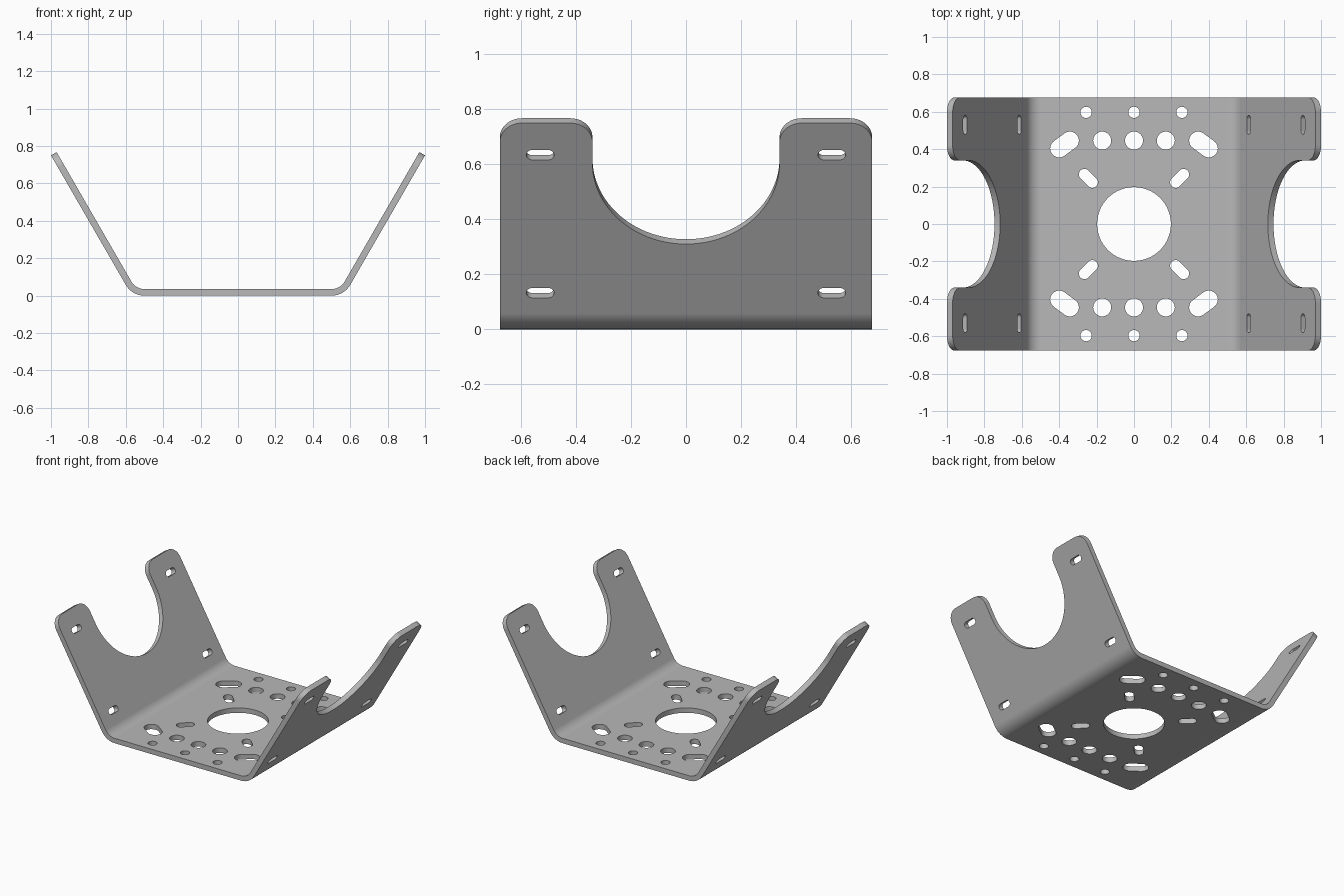
import bpy
import bmesh
from math import sin, cos, pi, radians, atan2
from mathutils import Matrix, Vector

if "Cube" in bpy.data.objects:
    bpy.data.objects.remove(bpy.data.objects["Cube"], do_unlink=True)

# Sheet dimensions
HALF_Y = 0.677
THICK = 0.035
CORNER_X = 0.567      # where the outer flange plane would meet the floor
BEND_X = 0.5          # start of the bend
BEND_R = 0.116        # outer bend radius
LENGTH = 0.866        # flange length along its slope
ANGLE = radians(60)
FILLET = 0.08
NOTCH_R = 0.34
MARGIN = 0.1


def arc(cx, cy, r, a0, a1, n):
    return [(cx + r * cos(a0 + (a1 - a0) * i / n),
             cy + r * sin(a0 + (a1 - a0) * i / n)) for i in range(n + 1)]


def circle(x, y, r, n=48):
    return arc(x, y, r, 0, 2 * pi, n)[:-1]


def slot(x0, y0, x1, y1, r):
    a = atan2(y1 - y0, x1 - x0)
    return (arc(x1, y1, r, a - pi / 2, a + pi / 2, 16)
            + arc(x0, y0, r, a + pi / 2, a + 3 * pi / 2, 16))


def prism(bm, outline, low, high, matrix):
    """Extrude a flat outline between two heights and place it."""
    bottom = [bm.verts.new(matrix @ Vector((u, v, low))) for u, v in outline]
    top = [bm.verts.new(matrix @ Vector((u, v, high))) for u, v in outline]
    bm.faces.new(bottom)
    bm.faces.new(top)
    n = len(outline)
    for i in range(n):
        j = (i + 1) % n
        bm.faces.new((bottom[i], bottom[j], top[j], top[i]))


def make_object(name, bm):
    bmesh.ops.recalc_face_normals(bm, faces=bm.faces)
    mesh = bpy.data.meshes.new(name)
    bm.to_mesh(mesh)
    bm.free()
    obj = bpy.data.objects.new(name, mesh)
    bpy.context.collection.objects.link(obj)
    return obj


# Bent sheet: trough profile swept along y
tip = Vector((CORNER_X + LENGTH * cos(ANGLE), LENGTH * sin(ANGLE)))
inward = Vector((-sin(ANGLE), cos(ANGLE))) * THICK
outer = arc(BEND_X, BEND_R, BEND_R, -pi / 2, ANGLE - pi / 2, 12) + [tuple(tip)]
inner = [tuple(tip + inward)] + arc(BEND_X, BEND_R, BEND_R - THICK,
                                    ANGLE - pi / 2, -pi / 2, 12)
half = outer + inner
profile = half + [(-x, z) for x, z in reversed(half)]
bm = bmesh.new()
prism(bm, profile, -HALF_Y, HALF_Y, Matrix.Rotation(pi / 2, 4, 'X'))
bracket = make_object("bent_bracket", bm)

# Floor holes, mirrored into four quadrants
cut = bmesh.new()
flat = Matrix.Identity(4)
outlines = [circle(0, 0, 0.197, 96)]
for sy in (1, -1):
    outlines += [circle(x, sy * 0.446, 0.048) for x in (-0.17, 0, 0.17)]
    outlines += [circle(x, sy * 0.597, 0.03) for x in (-0.256, 0, 0.256)]
    for sx in (1, -1):
        outlines.append(slot(sx * 0.343, sy * 0.446, sx * 0.4, sy * 0.404, 0.048))
        outlines.append(slot(sx * 0.223, sy * 0.223, sx * 0.265, sy * 0.265, 0.03))
for outline in outlines:
    prism(cut, outline, -MARGIN, MARGIN, flat)

# Flange cuts, drawn in the flange plane (y, distance up the slope)
shoulder = LENGTH - FILLET
lip = NOTCH_R + FILLET
notch = (arc(-lip, shoulder, FILLET, pi / 2, 0, 10)
         + arc(0, 0.698, NOTCH_R, pi, 2 * pi, 64)
         + arc(lip, shoulder, FILLET, pi, pi / 2, 10)
         + [(lip, LENGTH + MARGIN), (-lip, LENGTH + MARGIN)])
flange_cuts = [notch]
for sy in (1, -1):
    edge = HALF_Y + MARGIN
    corner = arc(HALF_Y - FILLET, shoulder, FILLET, 0, pi / 2, 10)
    corner += [(HALF_Y - FILLET, LENGTH + MARGIN), (edge, LENGTH + MARGIN),
               (edge, shoulder)]
    flange_cuts.append([(sy * u, v) for u, v in corner])
    for v in (0.153, 0.732):
        flange_cuts.append(slot(sy * 0.5, v, sy * 0.56, v, 0.0205))

for sx in (1, -1):
    frame = Matrix(((0, sx * cos(ANGLE), sx * sin(ANGLE), sx * CORNER_X),
                    (1, 0, 0, 0),
                    (0, sin(ANGLE), -cos(ANGLE), 0),
                    (0, 0, 0, 1)))
    for outline in flange_cuts:
        prism(cut, outline, -MARGIN, MARGIN / 2, frame)
cutter = make_object("hole_cutter", cut)
cutter.hide_render = True

# Punch everything out, then shade
boolean = bracket.modifiers.new("punch", 'BOOLEAN')
boolean.operation = 'DIFFERENCE'
boolean.solver = 'EXACT'
boolean.object = cutter
bpy.ops.object.select_all(action='DESELECT')
bracket.select_set(True)
bpy.context.view_layer.objects.active = bracket
bpy.ops.object.modifier_apply(modifier=boolean.name)
bpy.data.objects.remove(cutter, do_unlink=True)
bpy.ops.object.shade_smooth_by_angle(angle=radians(30))
weighted = bracket.modifiers.new("even_shading", 'WEIGHTED_NORMAL')
weighted.keep_sharp = True

# Plain metal grey
grey = bpy.data.materials.new("metal_grey")
grey.use_nodes = True
colour = (0.48, 0.48, 0.48, 1)
grey.diffuse_color = colour
grey.node_tree.nodes["Principled BSDF"].inputs["Base Color"].default_value = colour
bracket.data.materials.clear()
bracket.data.materials.append(grey)
